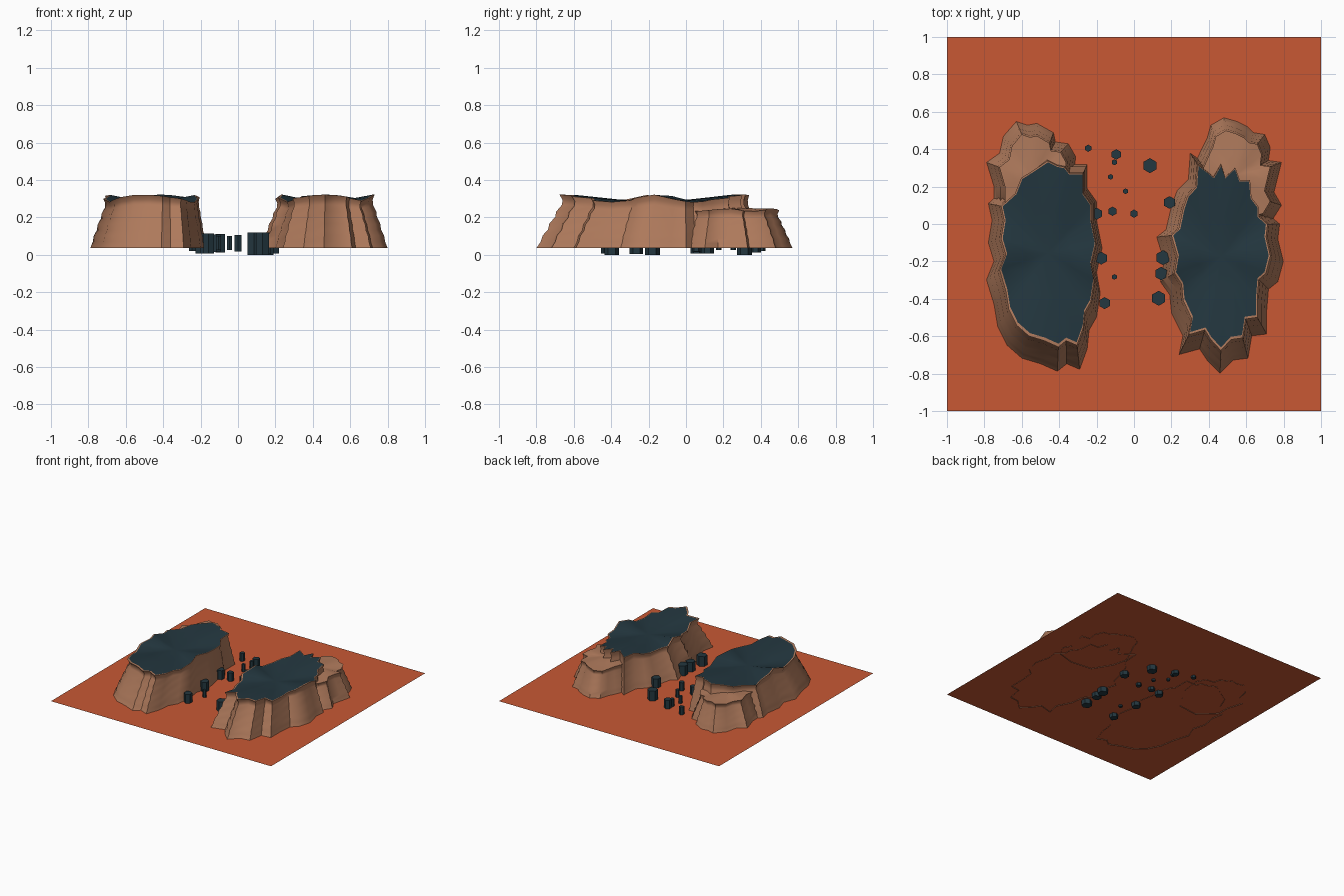
import bpy, bmesh, math

if "Cube" in bpy.data.objects:
    bpy.data.objects.remove(bpy.data.objects["Cube"])

GROUND = 0.04


def material(name, rgb):
    m = bpy.data.materials.new(name)
    m.diffuse_color = (*rgb, 1)
    m.use_nodes = True
    m.node_tree.nodes["Principled BSDF"].inputs["Base Color"].default_value = m.diffuse_color
    return m


SAND = material("orange sand", (0.58, 0.098, 0.034))
ROCK = material("tan rock", (0.43, 0.195, 0.107))
DARK = material("dark slate", (0.017, 0.038, 0.05))


def finish(bm, name, mats, smooth=None):
    me = bpy.data.meshes.new(name)
    bm.to_mesh(me)
    bm.free()
    for m in mats:
        me.materials.append(m)
    ob = bpy.data.objects.new(name, me)
    bpy.context.collection.objects.link(ob)
    if smooth:
        bpy.ops.object.select_all(action='DESELECT')
        ob.select_set(True)
        bpy.context.view_layer.objects.active = ob
        bpy.ops.object.shade_smooth_by_angle(angle=math.radians(smooth))
    return ob


# Layered cliff profile: (height fraction, shrink fraction from base to top outline)
PROFILE = [(0, 0), (.13, .17), (.25, .24), (.36, .44), (.48, .5),
           (.60, .72), (.70, .76), (.82, .98), (.91, 1.0), (1, .88)]


def box(points):
    xs, ys = [p[0] for p in points], [p[1] for p in points]
    return min(xs), max(xs), min(ys), max(ys)


def mesa(name, outline, top_box, rim_z, wave, phase, dip, lid):
    """Stack shrinking copies of the outline, then close with a sunken lid."""
    n = len(outline)
    area = sum(outline[i - 1][0] * outline[i][1] - outline[i][0] * outline[i - 1][1]
               for i in range(n))
    if area < 0:
        outline = outline[::-1]
    bx = box(outline)
    cx, cy = (top_box[0] + top_box[1]) / 2, (top_box[2] + top_box[3]) / 2
    top = []
    for x, y in outline:
        u, v = (x - bx[0]) / (bx[1] - bx[0]), (y - bx[2]) / (bx[3] - bx[2])
        top.append((top_box[0] + u * (top_box[1] - top_box[0]),
                    top_box[2] + v * (top_box[3] - top_box[2])))
    bm = bmesh.new()
    z0 = GROUND - 0.004
    rims = [rim_z + wave * math.cos(4 * math.atan2(ty - cy, tx - cx) + phase)
            for tx, ty in top]
    rings = []
    for h, t in PROFILE:
        rings.append([bm.verts.new((x + (tx - x) * t, y + (ty - y) * t,
                                    z0 + (rim_z - z0) * h + (r - rim_z) * h ** 2))
                      for (x, y), (tx, ty), r in zip(outline, top, rims)])
    # lid edge ring, then an inner ring that sinks to the middle
    for k, drop in ((1, 0.0), (.5, .6)):
        rings.append([bm.verts.new((cx + (tx - cx) * k, cy + (ty - cy) * k,
                                    r + (rim_z - dip - r) * drop))
                      for (tx, ty), r in zip(top, rims)])
    for j in range(len(rings) - 1):
        a, b = rings[j], rings[j + 1]
        for i in range(n):
            f = bm.faces.new((a[i], a[(i + 1) % n], b[(i + 1) % n], b[i]))
            f.material_index = int(lid and j >= len(PROFILE))
    c = bm.verts.new((cx, cy, rim_z - dip))
    for i in range(n):
        f = bm.faces.new((rings[-1][i], rings[-1][(i + 1) % n], c))
        f.material_index = int(lid)
    return finish(bm, name, [ROCK, DARK] if lid else [ROCK], 40)


# Ground sheet
bm = bmesh.new()
bm.faces.new([bm.verts.new((x, y, GROUND)) for x, y in ((-1, -1), (1, -1), (1, 1), (-1, 1))])
finish(bm, "ground", [SAND])

# Main dark-topped mesas
mesa("left_mesa",
     [(-.48, .40), (-.42, .37), (-.37, .36), (-.34, .32), (-.25, .32), (-.25, .19),
      (-.20, .12), (-.20, .02), (-.17, -.13), (-.20, -.26), (-.18, -.37), (-.20, -.50),
      (-.24, -.57), (-.25, -.67), (-.29, -.78), (-.36, -.75), (-.41, -.79), (-.50, -.75),
      (-.60, -.72), (-.68, -.65), (-.73, -.55), (-.75, -.43), (-.79, -.30), (-.75, -.20),
      (-.78, -.10), (-.76, .02), (-.78, .11), (-.69, .19), (-.65, .29), (-.57, .34)],
     (-.71, -.21, -.64, .33), .302, .02, .4, .02, True)
mesa("right_mesa",
     [(.46, .38), (.49, .30), (.56, .36), (.59, .28), (.66, .28), (.67, .17), (.72, .11),
      (.72, .05), (.78, .00), (.77, -.08), (.80, -.20), (.77, -.31), (.72, -.35),
      (.71, -.47), (.71, -.59), (.63, -.60), (.61, -.72), (.53, -.73), (.46, -.80),
      (.39, -.73), (.35, -.67), (.24, -.70), (.26, -.60), (.20, -.48), (.19, -.38),
      (.14, -.31), (.16, -.20), (.12, -.07), (.17, -.03), (.20, .10), (.23, .18),
      (.29, .24), (.30, .38), (.37, .33), (.41, .30)],
     (.21, .72, -.66, .31), .302, .02, 0, .02, True)

# Lower plain shoulders behind each mesa
mesa("left_shoulder",
     [(-.75, .10), (-.75, .20), (-.79, .33), (-.72, .38), (-.70, .47), (-.63, .55),
      (-.57, .53), (-.52, .54), (-.43, .49), (-.42, .44), (-.35, .43), (-.31, .36),
      (-.33, .20), (-.45, .00), (-.62, -.02)],
     (-.71, -.37, .03, .47), .24, .008, 0, -.01, False)
mesa("right_shoulder",
     [(.48, .57), (.55, .55), (.61, .52), (.64, .49), (.70, .48), (.73, .41), (.72, .34),
      (.79, .33), (.77, .25), (.75, .17), (.79, .10), (.74, .02), (.60, -.02), (.42, .00),
      (.33, .15), (.30, .27), (.36, .40), (.39, .46), (.41, .53)],
     (.36, .72, .03, .49), .24, .008, 1, -.01, False)

# Six-sided stone pillars in the valley: x, y, radius
PILLARS = [(-.245, .405, .019), (-.095, .372, .028), (-.105, .33, .016), (-.125, .252, .015),
           (-.045, .175, .015), (.085, .312, .04), (.19, .115, .034), (-.20, .055, .032),
           (-.115, .068, .025), (0, .055, .022), (-.175, -.183, .034), (-.105, -.283, .015),
           (-.157, -.423, .032), (.132, -.397, .04), (.145, -.265, .036), (.155, -.18, .04)]
for k, (x, y, r) in enumerate(PILLARS):
    bm = bmesh.new()
    low, high = .04 - r, .09 + .75 * r
    bmesh.ops.create_cone(bm, cap_ends=True, segments=6, radius1=r, radius2=r, depth=high - low)
    bmesh.ops.translate(bm, verts=bm.verts, vec=(x, y, (low + high) / 2))
    finish(bm, f"pillar_{k + 1}", [DARK])
